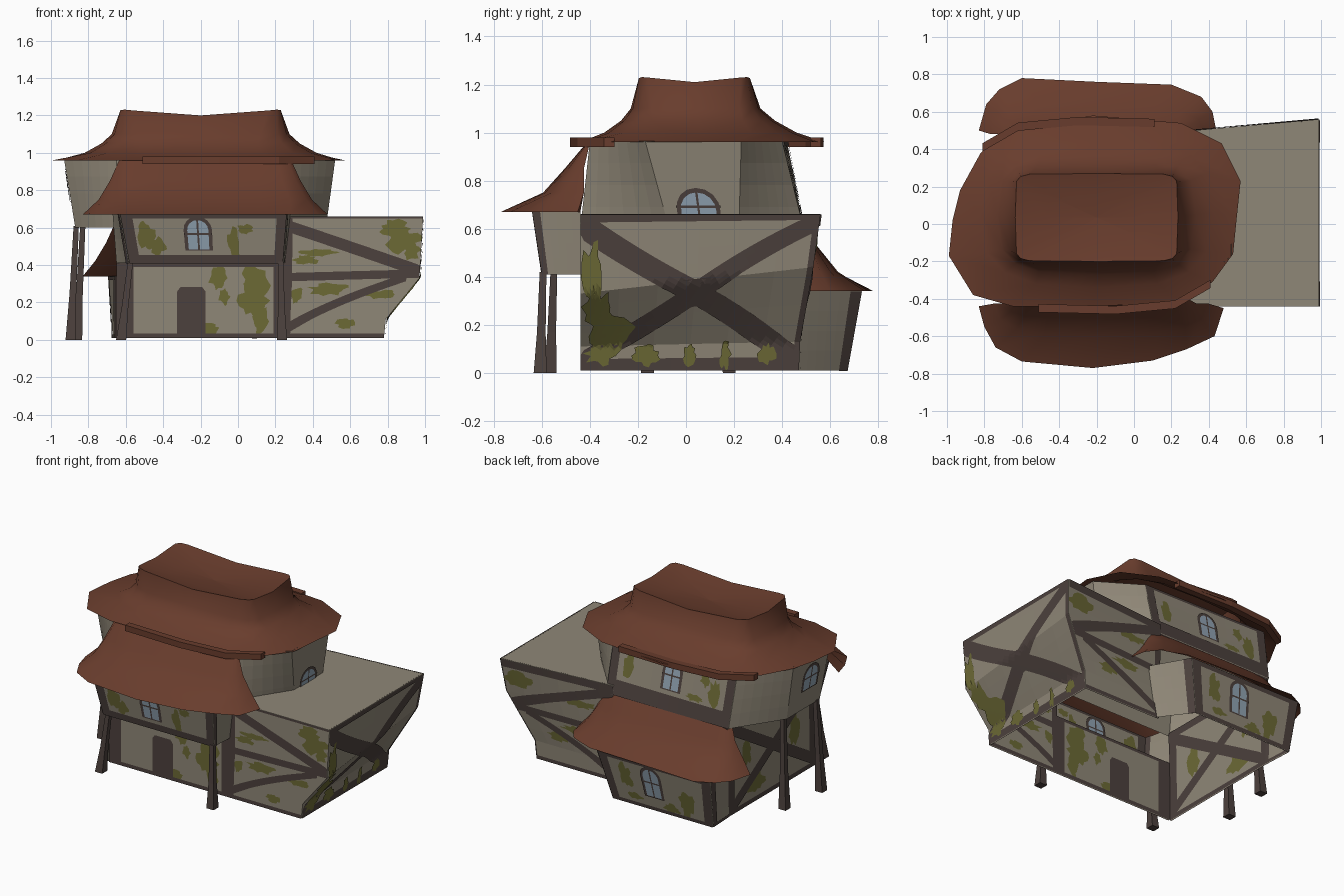
import bpy, bmesh, math, random
from mathutils import Vector as V

if "Cube" in bpy.data.objects:
    bpy.data.objects.remove(bpy.data.objects["Cube"])

random.seed(4)
PLASTER, TIMBER, MOSS, ROOF, GLASS = range(5)
MATS = []
for name, col in [("plaster", (.275, .242, .185)), ("dark timber", (.073, .053, .047)),
                  ("moss", (.15, .142, .036)), ("rust roof tile", (.14, .046, .026)),
                  ("window glass", (.285, .37, .45))]:
    m = bpy.data.materials.new(name)
    m.diffuse_color = (*col, 1)
    m.use_nodes = True
    m.node_tree.nodes["Principled BSDF"].inputs["Base Color"].default_value = m.diffuse_color
    MATS.append(m)


def finish(name, bm, smooth=False):
    me = bpy.data.meshes.new(name)
    bm.to_mesh(me)
    bm.free()
    for m in MATS:
        me.materials.append(m)
    if smooth:
        me.shade_smooth()
        me.set_sharp_from_angle(angle=math.radians(42))
    bpy.context.collection.objects.link(bpy.data.objects.new(name, me))


def loft(name, rings, mat, closed=True, caps=False, smooth=False):
    """Skin a list of point rings."""
    bm = bmesh.new()
    vs = [[bm.verts.new(p) for p in r] for r in rings]
    n = len(rings[0])
    for a, b in zip(vs, vs[1:]):
        for i in range(n if closed else n - 1):
            j = (i + 1) % n
            bm.faces.new((a[i], a[j], b[j], b[i]))
    if caps:
        bm.faces.new(vs[0][::-1])
        bm.faces.new(vs[-1])
    for f in bm.faces:
        f.material_index = mat
    finish(name, bm, smooth)


def sheet(name, pts, mat=PLASTER):
    bm = bmesh.new()
    bm.faces.new([bm.verts.new(p) for p in pts]).material_index = mat
    finish(name, bm)


class Wall:
    """Thin wall skinned between (left, right) rows, bottom to top, as seen from outside.
    Details are thin plates in wall coordinates u, v (0..1); the house is open
    underneath, so they are repeated on the inside."""

    def __init__(self, name, *rows):
        self.name, self.rows, self.bm = name, [(V(a), V(b)) for a, b in rows], bmesh.new()
        lo, hi = self.rows[0], self.rows[-1]
        self.W = ((lo[1] - lo[0]).length + (hi[1] - hi[0]).length) / 2
        self.H = (lo[0].lerp(lo[1], .5) - hi[0].lerp(hi[1], .5)).length
        zs = [a.z + b.z for a, b in self.rows]
        self.vs = [(z - zs[0]) / (zs[-1] - zs[0]) for z in zs]
        steps = [a + (b - a) * k / 4 for a, b in zip(self.vs, self.vs[1:]) for k in range(4)] + [1]
        g = [[self.bm.verts.new(self.at(i / 6, v)) for i in range(7)] for v in steps]
        for a, b in zip(g, g[1:]):
            for i in range(6):
                self.bm.faces.new((a[i], a[i + 1], b[i + 1], b[i]))

    def at(self, u, v, off=0):
        u, v = min(max(u, 0), 1), min(max(v, 0), 1)
        i = max(k for k in range(len(self.rows) - 1) if self.vs[k] <= v)
        (a, b), (c, d) = self.rows[i], self.rows[i + 1]
        f = (v - self.vs[i]) / (self.vs[i + 1] - self.vs[i])
        left, right = a.lerp(c, f), b.lerp(d, f)
        nor = (right - left).cross(c.lerp(d, u) - a.lerp(b, u)).normalized()
        return left.lerp(right, u) + nor * off

    def plate(self, uvs, mat, off):
        for s in (1, -1):
            f = self.bm.faces.new([self.bm.verts.new(self.at(u, v, s * off)) for u, v in uvs[::s]])
            f.material_index = mat

    def beam(self, a, b, w=.05, off=.005, n=12):
        dx, dy = (b[0] - a[0]) * self.W, (b[1] - a[1]) * self.H
        k = w / 2 / math.hypot(dx, dy)
        pu, pv = -dy * k / self.W, dx * k / self.H
        m = 1
        if len(self.rows) > 2:      # follow the bends of a folded wall
            n, m = n * 2, 5
        for i in range(n):
            for j in range(m):
                self.plate([(a[0] + (b[0] - a[0]) * s + pu * t, a[1] + (b[1] - a[1]) * s + pv * t)
                            for s, t in ((i / n, 2 * j / m - 1), ((i + 1) / n, 2 * j / m - 1),
                                         ((i + 1) / n, 2 * (j + 1) / m - 1), (i / n, 2 * (j + 1) / m - 1))],
                           TIMBER, off)
        return self

    def frame(self, left=.04, right=.04, bottom=.02, top=.02):
        for w, x in ((left, left / 2 / self.W), (right, 1 - right / 2 / self.W)):
            if w:
                self.beam((x, 0), (x, 1), w)
        for w, y in ((bottom, bottom / 2 / self.H), (top, 1 - top / 2 / self.H)):
            if w:
                self.beam((0, y), (1, y), w)
        return self

    def moss(self, *spots, off=.0035):
        for u, v, ru, rv in spots:
            pts = []
            for i in range(18):
                t, r = math.tau * i / 18, random.uniform(.6, 1.15)
                pts.append((r * ru * math.cos(t) / self.W, r * rv * math.sin(t) / self.H))
            for p, q in zip(pts, pts[1:] + pts[:1]):
                for k in range(4):
                    a, b = k / 4, (k + 1) / 4
                    corners = [(p, a), (p, b), (q, b), (q, a)][(k == 0):]
                    self.plate([(u + c[0] * s, v + c[1] * s) for c, s in corners], MOSS, off)
        return self

    def arch(self, u, v, w, h, mat, off):
        r = w / 2
        pts = [(-r, 0), (r, 0)] + [(r * math.cos(t), h - r + r * math.sin(t))
                                   for t in [math.pi * i / 8 for i in range(9)]]
        self.plate([(u + x / self.W, v + y / self.H) for x, y in pts], mat, off)

    def window(self, u, v, w=.14, h=.2):
        rim = .019
        self.arch(u, v, w, h, TIMBER, .006)
        v += .008 / self.H
        self.arch(u, v, w - 2 * rim, h - rim - .008, GLASS, .007)
        hh, ww = (h - rim) / self.H, w / 2 / self.W
        self.beam((u, v), (u, v + hh), .01, .008, 1)
        self.beam((u - ww, v + hh * .5), (u + ww, v + hh * .5), .01, .008, 1)
        return self

    def done(self):
        finish(self.name, self.bm)


def ring_wall(name, lo, hi, i, z0, z1):
    j = (i + 1) % len(lo)
    return Wall(name, ((*lo[i], z0), (*lo[j], z0)), ((*hi[i], z1), (*hi[j], z1)))


# ground floor
w = Wall("front_wall", ((-.65, -.44, .01), (.25, -.44, .01)), ((-.65, -.44, .41), (.25, -.44, .41)))
w.frame(.09, .06, .025, .02).moss((.83, .78, .08, .09), (.81, .5, .09, .1), (.6, .8, .05, .07), (.64, .55, .03, .05),
                                  (.55, .12, .07, .03), (.86, .22, .05, .08))
w.plate([(.36, .03), (.53, .03), (.53, .62), (.51, .68), (.38, .68), (.36, .62)], TIMBER, .006)
w.done()
w = Wall("left_wall", ((-.66, .47, .01), (-.66, -.44, .01)), ((-.65, .47, .62), (-.65, -.44, .62)))
w.frame(.04, .07, .03, .05).beam((0, .05), (1, .95), .07).beam((0, .95), (1, .05), .07)
w.moss((.3, .2, .1, .08), (.75, .55, .06, .12), (.2, .6, .05, .1)).done()
w = Wall("rear_wall", ((.25, .47, .33), (-.65, .47, .33)), ((.25, .48, .61), (-.65, .48, .61)))
w.frame().done()

# side wing, leaning outwards above a low plinth
front = [(.78, -.44, .01), (.79, -.44, .11), (.97, -.44, .33), (.99, -.44, .66)]
back = [(.78, .47, .01), (.79, .475, .13), (.965, .53, .44), (.99, .56, .66)]
w = Wall("wing_front", *[((.25, -.44, p[2]), p) for p in front])
w.frame(.035, 0, .025, .012).beam((0, .93), (1, .55), .06).beam((0, .5), (1, .53), .045).beam((0, .07), (.9, .5), .05)
w.moss((.86, .8, .09, .07), (.8, .9, .07, .05), (.93, .72, .04, .06), (.35, .4, .11, .035), (.78, .36, .09, .025),
       (.25, .7, .1, .02), (.15, .64, .06, .03), (.6, .12, .06, .03), (.1, .35, .03, .05)).done()
w = Wall("wing_side", *zip(front, back))
w.frame(0, .025, .055, .03).beam((0, .95), (1, .05), .09).beam((0, .05), (1, .95), .09)
w.beam((.44, .5), (.56, .5), .12)
w.moss((.05, .66, .04, .14), (.08, .42, .07, .11), (.14, .25, .1, .1), (.09, .12, .07, .06), (.3, .1, .06, .05),
       (.5, .1, .03, .05), (.66, .1, .025, .07), (.85, .1, .04, .05), off=.007).done()
w = Wall("wing_back", *[(p, (.2, .47 + .03 * p[2], p[2])) for p in back])
w.frame(0, .04, .025, .05).beam((0, .55), (1, .93), .06).beam((0, .52), (1, .5), .045).beam((.1, .5), (1, .07), .05)
w.moss((.12, .82, .1, .06), (.6, .42, .12, .03), (.7, .72, .1, .03), (.35, .3, .08, .03)).done()
sheet("wing_top", [(.2, -.44, .66), (.99, -.44, .66), (.99, .56, .66), (.2, .49, .66)])

# jettied room above the door
lo = [(-.65, -.44), (-.58, -.6), (.24, -.6), (.25, -.44)]
hi = [(-.67, -.44), (-.63, -.64), (.26, -.64), (.28, -.44)]
w = ring_wall("jetty_front", lo, hi, 1, .41, .67)
w.frame(.06, .05, .045, .02).window(.46, .26, .15, .185)
w.moss((.14, .55, .05, .1), (.2, .35, .05, .05), (.68, .45, .035, .1), (.75, .7, .05, .03)).done()
ring_wall("jetty_left", lo, hi, 0, .41, .67).frame(0, .04, 0, 0).done()
ring_wall("jetty_right", lo, hi, 2, .41, .67).frame(.03, 0, 0, 0).done()
sheet("jetty_floor", [(*p, .41) for p in lo[::-1]], TIMBER)

# rear annex
lo = [(.22, .47), (.07, .67), (-.67, .67), (-.66, .47)]
hi = [(.3, .47), (.15, .73), (-.69, .73), (-.66, .47)]
ring_wall("annex_right", lo, hi, 0, .01, .34).frame(0, .05, 0, 0).done()
w = ring_wall("annex_back", lo, hi, 1, .01, .34)
w.frame(.06, .06, .025, .03).window(.45, .28, .15, .22)
w.moss((.76, .35, .06, .1), (.2, .6, .05, .09), (.6, .15, .07, .035), (.25, .2, .06, .03)).done()
ring_wall("annex_left", lo, hi, 2, .01, .34).frame(.05, .03, .02, .02).done()

# upper floor with a bay at each end
lo = [(-.65, -.44), (.25, -.44), (.47, -.07), (.47, .22), (.25, .49), (-.66, .49), (-.87, .17), (-.87, -.18)]
hi = [(-.65, -.4), (.25, -.4), (.52, -.17), (.52, .23), (.25, .4), (-.68, .42), (-.92, .17), (-.93, -.2)]
for i, part in enumerate(["front", "front_right", "right_bay", "back_right", "back",
                          "back_left", "left_bay", "front_left"]):
    w = ring_wall("upper_" + part, lo, hi, i, .6, .965)
    if part == "right_bay":
        w.window(.46, .05, .2, .155)
    elif part == "left_bay":
        w.window(.55, .38, .17, .18)
    elif part == "back":
        w.frame(.06, .06, .1, .02).window(.5, .34, .15, .2)
        w.moss((.85, .5, .05, .1), (.15, .55, .04, .1), (.7, .34, .07, .025), (.76, .7, .04, .05))
    w.done()
sheet("left_bay_floor", [(*lo[k], .6) for k in (0, 7, 6, 5)])


# thin tapered support posts
def post(name, foot, top):
    rings = []
    for p, r in ((foot, .027), (V(foot).lerp(V(top), .4), .018), (top, .014)):
        rings.append([V(p) + V((x * r, y * r, 0)) for x, y in ((-1, -1), (1, -1), (1, 1), (-1, 1))])
    loft(name, rings, TIMBER, caps=True)


post("front_left_post", (-.625, -.565, 0), (-.575, -.55, .42))
post("front_right_post", (.235, -.607, 0), (.228, -.595, .42))
post("bay_rear_post", (-.86, .18, 0), (-.83, .15, .61))
post("bay_front_post", (-.895, -.16, 0), (-.865, -.15, .61))


# roofs: hand-drawn eave outline lofted into rounded rectangles
def rounded(cx, cy, rx, ry, p, z, t0=0, t1=math.tau, n=16, closed=True):
    pts = []
    for i in range(n if closed else n + 1):
        t = t0 + (t1 - t0) * i / n
        c, s = math.cos(t), math.sin(t)
        c, s = [math.copysign(abs(k) ** (2 / p), k) if abs(k) > 1e-6 else 0 for k in (c, s)]
        pts.append(V((cx + rx * c, cy + ry * s, z)))
    return pts


eave = [(.55, .04), (.57, .23), (.47, .43), (.25, .54), (-.22, .58), (-.65, .51), (-.82, .38), (-.93, .18),
        (-.97, .02), (-.99, -.17), (-.86, -.38), (-.65, -.44), (-.22, -.44), (.25, -.42), (.42, -.31), (.53, -.16)]
rings = [[V((x, y, .96)) for x, y in eave], rounded(-.2, .06, .62, .4, 3, 1.0),
         rounded(-.2, .05, .53, .32, 3.5, 1.05), rounded(-.2, .04, .475, .27, 5, 1.1)]
for k in (1, .6, .002):
    top = rounded(-.2, .035, .435 * k, .235 * k, 10, 0)
    for p in top:   # sagging top with raised corners
        p.z = 1.17 + .04 * ((p.x + .2) / .435) ** 2 + .03 * ((p.y - .035) / .235) ** 2
    rings.append(top)
loft("main_roof", rings, ROOF, smooth=True)

front_eave = [(-.83, -.44), (-.8, -.55), (-.74, -.66), (-.6, -.735), (-.22, -.77), (.1, -.73), (.28, -.67),
              (.43, -.6), (.48, -.45)]
back_eave = [(.44, .5), (.42, .6), (.36, .68), (.2, .745), (-.2, .76), (-.6, .78), (-.72, .72), (-.79, .64),
             (-.83, .5)]
for name, outline, cx, y0, t0, dz, k in (("front_porch_roof", front_eave, -.175, -.425, math.pi, 0, 1),
                                         ("annex_roof", back_eave, -.195, .48, 0, -.33, .9)):
    rings = [[V((x, y, .67 + dz)) for x, y in outline]]
    rings += [rounded(cx, y0 * c, rx, ry * k, p, z + dz, t0, t0 + math.pi, 8, False)
              for rx, ry, p, z, c in ((.57, .17, 3, .75, 1), (.51, .08, 3.2, .85, 1), (.46, .012, 4, .96, .94))]
    loft(name, rings, ROOF, closed=False, smooth=True)

# narrow trim bars under the front and back eaves
path = [(-.51, -.45), (-.1, -.46), (.22, -.43), (.41, -.32)]
for name, pts in (("front_eave_bar", path), ("back_eave_bar", [(-.4 - x, .09 - y) for x, y in path])):
    loft(name, [[(x, y - .022, .94), (x, y + .022, .94), (x, y + .022, .98), (x, y - .022, .98)][::-1]
                for x, y in pts], ROOF, caps=True)
